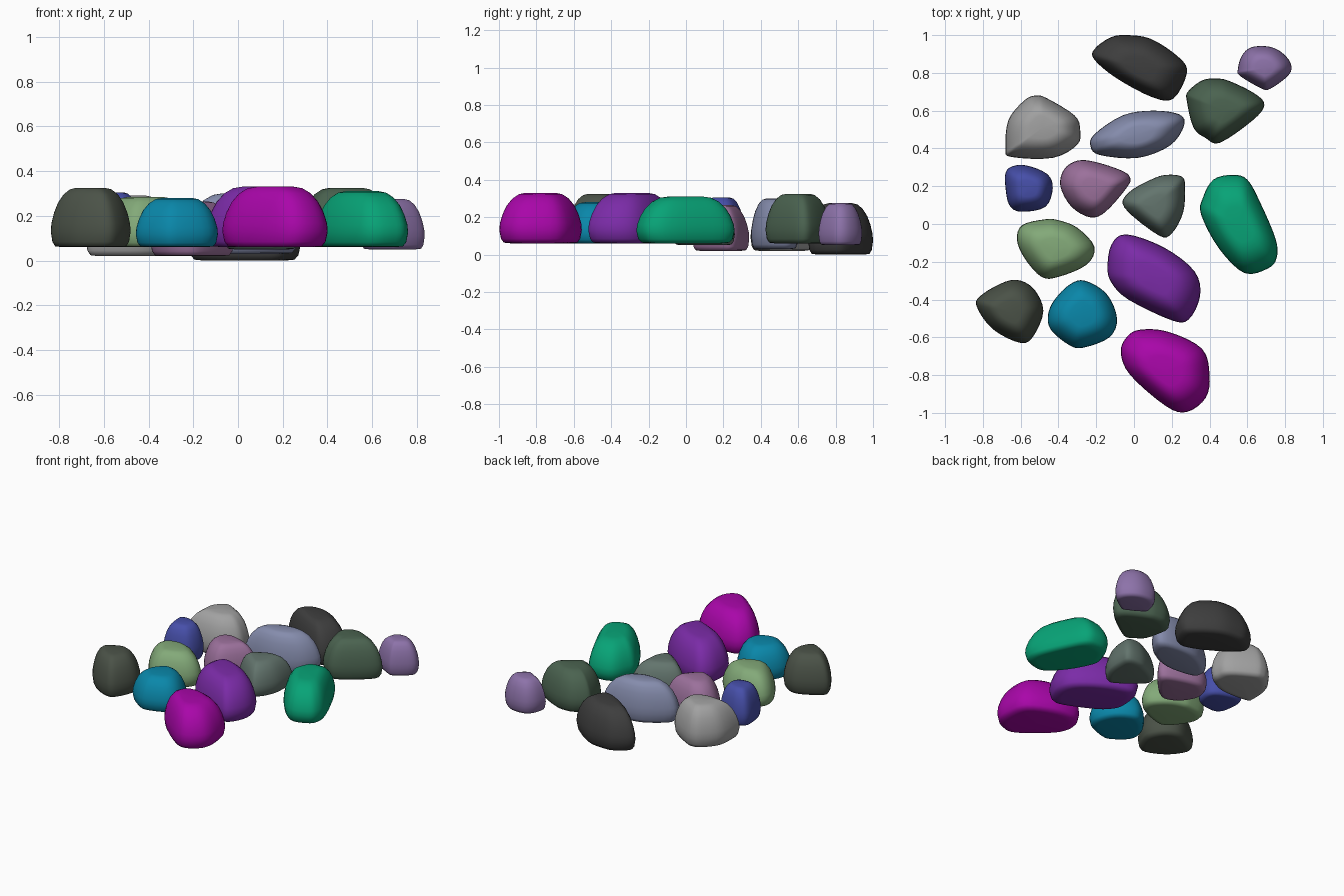
import bpy
import bmesh
from mathutils import Vector

# Side profile shared by all stones: (outline scale, height fraction)
PROFILE = [(0.72, 0.0), (0.89, 0.015), (0.96, 0.09), (1.0, 0.26), (0.985, 0.40), (0.92, 0.58),
           (0.82, 0.75), (0.68, 0.89), (0.52, 0.975), (0.36, 1.0)]


def smooth_loop(pts, steps=4):
    """Closed Catmull-Rom curve through the outline points."""
    out, n = [], len(pts)
    for i in range(n):
        a, b, c, d = (Vector(pts[(i + k) % n]) for k in (-1, 0, 1, 2))
        for s in range(steps):
            t = s / steps
            out.append(0.5 * (2 * b + (c - a) * t + (2 * a - 5 * b + 4 * c - d) * t * t
                              + (3 * b - a - 3 * c + d) * t ** 3))
    return out


def stone(name, color, z0, z1, pts):
    """Loft a plan outline through the profile and cap both ends."""
    loop = smooth_loop(pts)
    xs, ys = [p.x for p in loop], [p.y for p in loop]
    mid = Vector(((min(xs) + max(xs)) / 2, (min(ys) + max(ys)) / 2))
    bm = bmesh.new()
    rings = []
    for s, h in PROFILE:
        z = z0 + (z1 - z0) * h
        rings.append([bm.verts.new((*(mid + (p - mid) * s), z)) for p in loop])
    n = len(loop)
    for lo, hi in zip(rings, rings[1:]):
        for i in range(n):
            j = (i + 1) % n
            bm.faces.new((lo[i], lo[j], hi[j], hi[i]))
    for ring, z in ((rings[0], z0), (rings[-1], z1)):
        tip = bm.verts.new((*mid, z))
        for i in range(n):
            bm.faces.new((ring[i], ring[(i + 1) % n], tip))
    bmesh.ops.recalc_face_normals(bm, faces=bm.faces)
    for f in bm.faces:
        f.smooth = True
    mesh = bpy.data.meshes.new(name)
    bm.to_mesh(mesh)
    bm.free()
    mat = bpy.data.materials.new(name)
    rgb = [int(color[k:k + 2], 16) / 255 for k in (0, 2, 4)]
    mat.diffuse_color = (*[c ** 2.2 for c in rgb], 1)
    mesh.materials.append(mat)
    bpy.context.collection.objects.link(bpy.data.objects.new(name, mesh))


# Back row
stone("charcoal_stone", "404040", 0.0, 0.275, [
    (-.05, 1.0), (.09, .98), (.24, .88), (.28, .80), (.21, .665), (.10, .67),
    (-.09, .77), (-.21, .87), (-.21, .925), (-.13, .985)])
stone("lilac_stone", "8c72a8", 0.05, 0.275, [
    (.55, .82), (.57, .89), (.62, .935), (.71, .94), (.78, .91), (.83, .85),
    (.82, .79), (.72, .715), (.67, .72), (.56, .785)])
stone("forest_stone", "4c6351", 0.06, 0.325, [
    (.44, .77), (.36, .76), (.285, .70), (.28, .65), (.315, .51), (.38, .455),
    (.455, .43), (.63, .55), (.69, .63), (.64, .69), (.51, .755)])
stone("pale_grey_stone", "a0a0a0", 0.02, 0.29, [
    (-.58, .655), (-.52, .68), (-.46, .665), (-.315, .575), (-.285, .50),
    (-.30, .42), (-.43, .35), (-.65, .355), (-.68, .40), (-.665, .55)])
stone("slate_blue_stone", "848bab", 0.03, 0.30, [
    (-.23, .41), (-.21, .475), (-.06, .575), (.10, .60), (.24, .58), (.265, .52),
    (.19, .415), (.02, .35), (-.18, .365)])
# Middle rows
stone("blue_stone", "4850a8", 0.06, 0.305, [
    (-.68, .27), (-.645, .305), (-.57, .31), (-.46, .265), (-.43, .19),
    (-.47, .09), (-.60, .065), (-.66, .10), (-.68, .19)])
stone("mauve_stone", "9a709a", 0.02, 0.265, [
    (-.39, .20), (-.37, .29), (-.30, .335), (-.21, .33), (-.07, .285),
    (-.02, .245), (-.04, .19), (-.15, .065), (-.23, .035), (-.33, .09)])
stone("grey_green_stone", "63746d", 0.05, 0.27, [
    (-.05, .085), (-.03, .165), (.09, .235), (.17, .26), (.255, .25), (.27, .19),
    (.26, .06), (.20, -.05), (.13, -.06)])
stone("emerald_stone", "10a276", 0.06, 0.31, [
    (.355, .05), (.365, .14), (.42, .235), (.52, .26), (.60, .235), (.67, .11),
    (.75, -.08), (.755, -.18), (.71, -.235), (.585, -.26), (.45, -.13)])
stone("sage_stone", "82a878", 0.06, 0.285, [
    (-.62, -.08), (-.59, -.005), (-.47, .025), (-.40, .02), (-.30, -.02),
    (-.21, -.12), (-.25, -.215), (-.40, -.28), (-.49, -.28), (-.58, -.18)])
# Front rows
stone("purple_stone", "7a2fa6", 0.06, 0.33, [
    (-.14, -.23), (-.12, -.11), (-.04, -.055), (.16, -.125), (.32, -.25),
    (.35, -.38), (.29, -.505), (.20, -.51), (-.03, -.40), (-.12, -.31)])
stone("dark_olive_stone", "4c5349", 0.06, 0.325, [
    (-.835, -.43), (-.80, -.37), (-.68, -.305), (-.60, -.30), (-.525, -.35),
    (-.48, -.46), (-.53, -.59), (-.60, -.63), (-.75, -.555)])
stone("teal_stone", "1286a8", 0.06, 0.28, [
    (-.42, -.40), (-.34, -.32), (-.26, -.30), (-.145, -.37), (-.09, -.50),
    (-.13, -.60), (-.27, -.655), (-.345, -.64), (-.44, -.56), (-.455, -.48)])
stone("magenta_stone", "a80fa8", 0.06, 0.33, [
    (-.07, -.68), (-.04, -.60), (.03, -.56), (.18, -.57), (.36, -.66), (.40, -.80),
    (.38, -.92), (.28, -.995), (.17, -.965), (-.02, -.80)])
